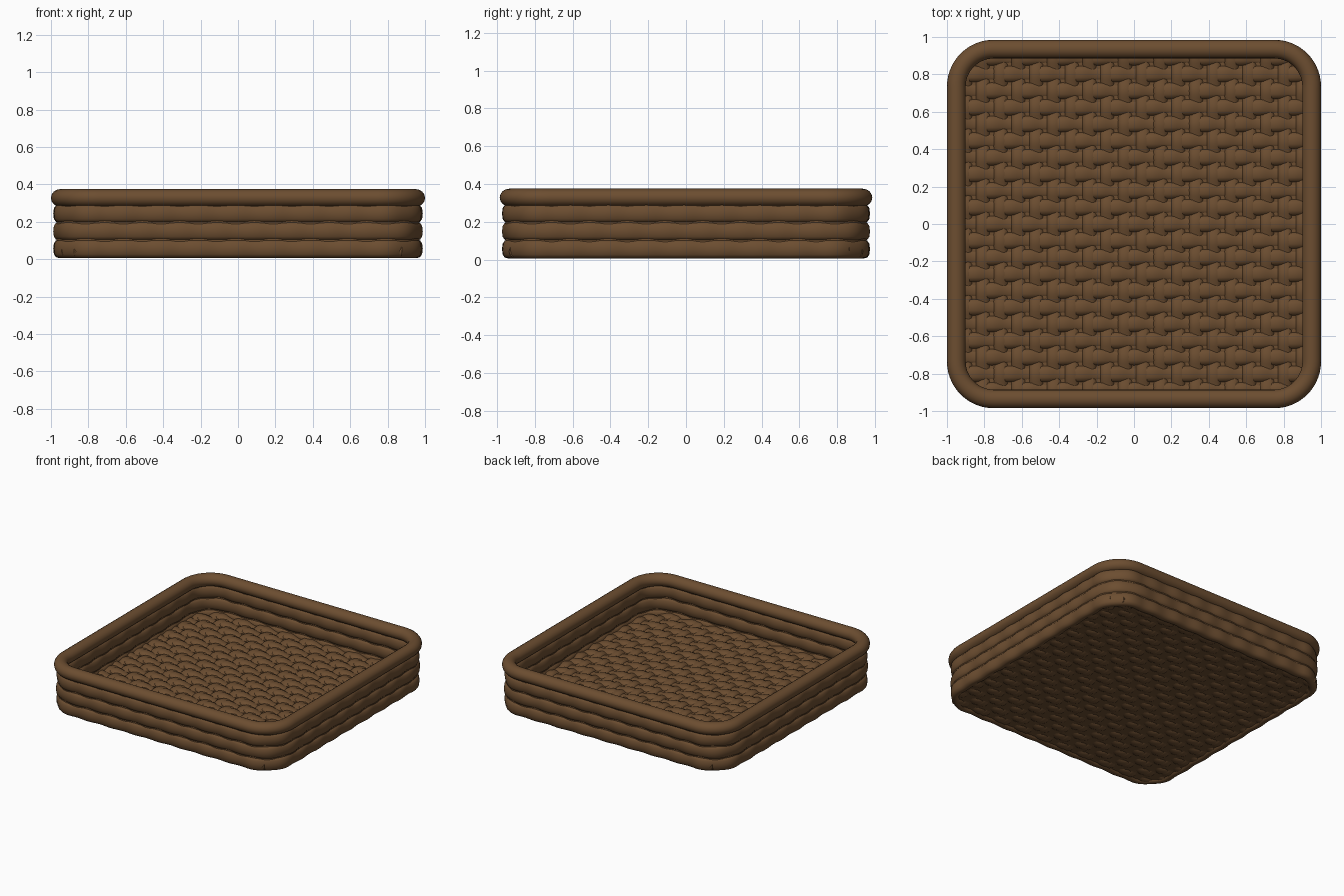
import bpy, math
from mathutils import Vector

if "Cube" in bpy.data.objects:
    bpy.data.objects.remove(bpy.data.objects["Cube"])

wicker = bpy.data.materials.new("brown wicker")
wicker.diffuse_color = (0.150, 0.075, 0.030, 1)
wicker.use_nodes = True
wicker.node_tree.nodes["Principled BSDF"].inputs["Base Color"].default_value = wicker.diffuse_color

CX, CY, CR = 0.95, 0.935, 0.20      # wall centreline half sizes and corner radius
Z = Vector((0, 0, 1))


def ring_path(n_side=120, n_corner=14):
    """Rounded rectangle, counter-clockwise, as (point, outward normal)."""
    out = []
    sx, sy = CX - CR, CY - CR
    centres = [(sx, sy), (-sx, sy), (-sx, -sy), (sx, -sy)]
    for k, (cx, cy) in enumerate(centres):
        for i in range(n_corner + 1):
            a = math.pi / 2 * (k + i / n_corner)
            n = Vector((math.cos(a), math.sin(a), 0))
            out.append((Vector((cx, cy, 0)) + n * CR, n))
        nx, ny = centres[(k + 1) % 4]
        p0 = out[-1][0]
        p1 = Vector((nx, ny, 0)) + n * CR
        out += [(p0.lerp(p1, i / n_side), n) for i in range(1, n_side)]
    return out


def oval(w, h, n=12, power=0.8):
    """Slightly squared oval section, w across and h up."""
    def s(v):
        return math.copysign(abs(v) ** power, v)
    return [(w * s(math.cos(2 * math.pi * i / n)), h * s(math.sin(2 * math.pi * i / n)))
            for i in range(n)]


def sweep(name, paths, section, closed):
    """Sweep a section along each path of (point, side vector)."""
    verts, faces = [], []
    m = len(section)
    for path in paths:
        base, n = len(verts), len(path)
        for p, side in path:
            verts += [p + side * a + Z * b for a, b in section]
        for i in range(n if closed else n - 1):
            j = (i + 1) % n
            for k in range(m):
                l = (k + 1) % m
                faces.append((base + i * m + k, base + j * m + k,
                              base + j * m + l, base + i * m + l))
        if not closed:
            faces.append([base + k for k in range(m)])
            faces.append([base + (n - 1) * m + k for k in reversed(range(m))])
    me = bpy.data.meshes.new(name)
    me.from_pydata(verts, [], faces)
    me.materials.append(wicker)
    ob = bpy.data.objects.new(name, me)
    bpy.context.collection.objects.link(ob)
    bpy.context.view_layer.objects.active = ob
    ob.select_set(True)
    bpy.ops.object.mode_set(mode='EDIT')
    bpy.ops.mesh.select_all(action='SELECT')
    bpy.ops.mesh.normals_make_consistent(inside=False)
    bpy.ops.object.mode_set(mode='OBJECT')
    bpy.ops.object.shade_smooth_by_angle(angle=math.radians(50))
    ob.select_set(False)
    return ob


ring = ring_path()

# Rolled rim
sweep("rim", [[(p + Z * 0.328, n) for p, n in ring]], oval(0.05, 0.047, 16, 1), True)

# Three stacked wall strands, weaving slightly in and out
for c, z in enumerate((0.056, 0.150, 0.244)):
    path, dist, last = [], 0, ring[0][0]
    for p, n in ring:
        dist += (p - last).length
        last = p
        wob = 0.004 * math.sin(math.pi * dist / 0.1 + math.pi * c)
        path.append((p + n * wob + Z * z, n))
    sweep(f"wall_strand_{c + 1}", [path], oval(0.034, 0.05), True)

# Thin core closing the gaps between wall strands
sweep("wall_core", [[(p, n) for p, n in ring]],
      [(-0.02, 0.02), (0.02, 0.02), (0.02, 0.32), (-0.02, 0.32)], True)


def reach(v, half_across, half_along):
    """How far a floor strand runs before it meets the rounded wall."""
    d = abs(v) - (half_across - CR)
    cut = CR - math.sqrt(max(CR * CR - d * d, 0)) if d > 0 else 0
    return half_along - cut


def floor_strands(count, half_across, half_along, other_step, along_x, flip):
    step, paths = 2 * half_across / count, []
    for r in range(count):
        v = -half_across + step * (r + 0.5)
        end = reach(v, half_across, half_along)
        path = []
        for i in range(101):
            u = -end + 2 * end * i / 100
            z = 0.05 + 0.009 * flip * math.cos(math.pi * (u / other_step + r))
            if along_x:
                path.append((Vector((u, v, z)), Vector((0, 1, 0))))
            else:
                path.append((Vector((v, u, z)), Vector((1, 0, 0))))
        paths.append(path)
    return paths


# Woven floor: thick rows along x, flatter stakes along y
NX, NY = 20, 21
sweep("floor_rows", floor_strands(NY, CY, CX, 2 * CX / NX, True, 1),
      oval(0.046, 0.033, 10), False)
sweep("floor_stakes", floor_strands(NX, CX, CY, 2 * CY / NY, False, -1),
      oval(0.042, 0.031, 10), False)

# Flat core closing the gaps in the floor
me = bpy.data.meshes.new("floor_core")
pts = [p for p, n in ring]
N = len(pts)
me.from_pydata([p + Z * 0.02 for p in pts] + [p + Z * 0.068 for p in pts], [],
               [list(reversed(range(N))), list(range(N, 2 * N))] +
               [(i, (i + 1) % N, N + (i + 1) % N, N + i) for i in range(N)])
me.materials.append(wicker)
bpy.context.collection.objects.link(bpy.data.objects.new("floor_core", me))
